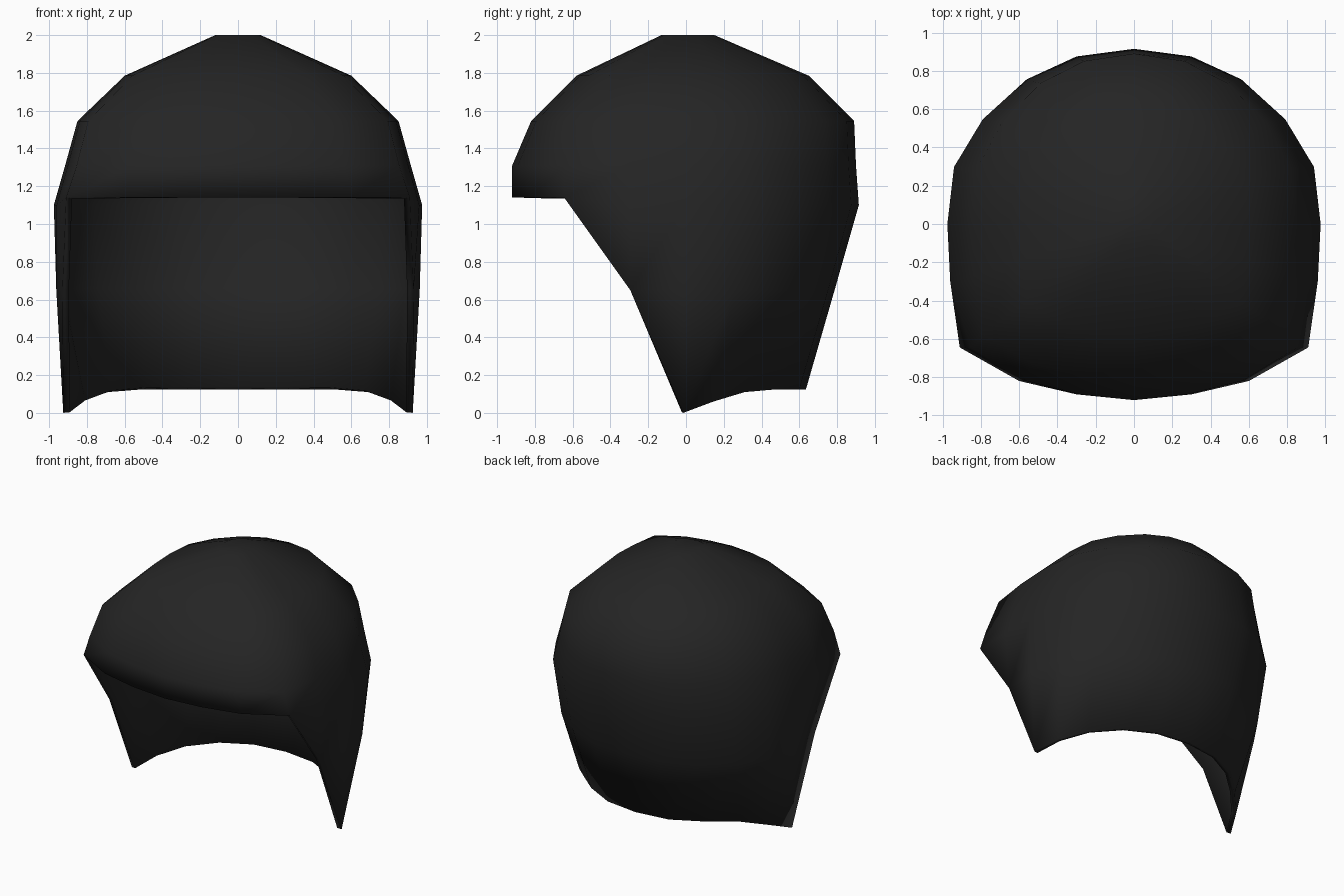
import bpy, bmesh

if "Cube" in bpy.data.objects:
    bpy.data.objects.remove(bpy.data.objects["Cube"])

# widest horizontal outline of one half, from centre back round to centre front
OUTLINE = [(0, .92), (.3, .88), (.56, .76), (.79, .55), (.94, .3), (.975, 0),
           (.96, -.3), (.91, -.645), (.6, -.82), (.3, -.89), (0, -.92)]

# dome rings: height, half width, back depth, front depth
DOME = [(2.0, .12, .15, .13), (1.785, .6, .65, .58), (1.545, .85, .89, .82),
        (1.31, .915, .9, .92), (1.1, .975, .915, .92)]


def ring_half(z, w, back, front):
    pts = [(x * w / .975, y * (back if y > 0 else front) / .92, z)
           for x, y in OUTLINE]
    if z == 1.1:  # brow edge sits slightly higher than the rest of the ring
        pts = [(x, y, 1.14 if y < -.5 else z) for x, y, z in pts]
    return pts


rows = [ring_half(*r) for r in DOME]
# neck and cheek rings stop at the slanted face opening
rows.append([(x * .975, y * .855, .65) for x, y in OUTLINE[:5]]
            + [(.962, -.01, .65), (.93, -.295, .65)])
rows.append([(0, .635, .125), (.27, .6, .125), (.5, .48, .125),
             (.69, .31, .11), (.84, .145, .06), (.925, -.015, 0)])

bm = bmesh.new()
for side in (1, -1):
    grid = [[bm.verts.new((x * side, y, z)) for x, y, z in row] for row in rows]
    crown = bm.verts.new((0, .01, 2.0))

    def face(*vs):
        bm.faces.new(vs if side > 0 else vs[::-1])

    for j in range(10):  # crown cap
        face(crown, grid[0][j], grid[0][j + 1])
    for up, low in zip(grid, grid[1:]):
        n = len(low)
        for j in range(n - 1):
            face(up[j], low[j], low[j + 1], up[j + 1])
        if n < len(up):  # slanted triangle along the face opening
            face(up[n - 1], low[n - 1], up[n])
bmesh.ops.remove_doubles(bm, verts=bm.verts, dist=.001)
bmesh.ops.recalc_face_normals(bm, faces=bm.faces)
# keep normals pointing out of the shell
top = max(bm.faces, key=lambda f: f.calc_center_median().z)
if top.normal.z < 0:
    bmesh.ops.reverse_faces(bm, faces=bm.faces)

mesh = bpy.data.meshes.new("hood_shell")
bm.to_mesh(mesh)
bm.free()
hood = bpy.data.objects.new("hood_shell", mesh)
bpy.context.collection.objects.link(hood)

black = bpy.data.materials.new("soft_black")
black.diffuse_color = (.018, .018, .018, 1)
black.use_nodes = True
black.node_tree.nodes["Principled BSDF"].inputs["Base Color"].default_value = black.diffuse_color
mesh.materials.append(black)
for p in mesh.polygons:
    p.use_smooth = True

# thin wall, thickened inwards
wall = hood.modifiers.new("wall", 'SOLIDIFY')
wall.thickness = .035
wall.offset = -1
